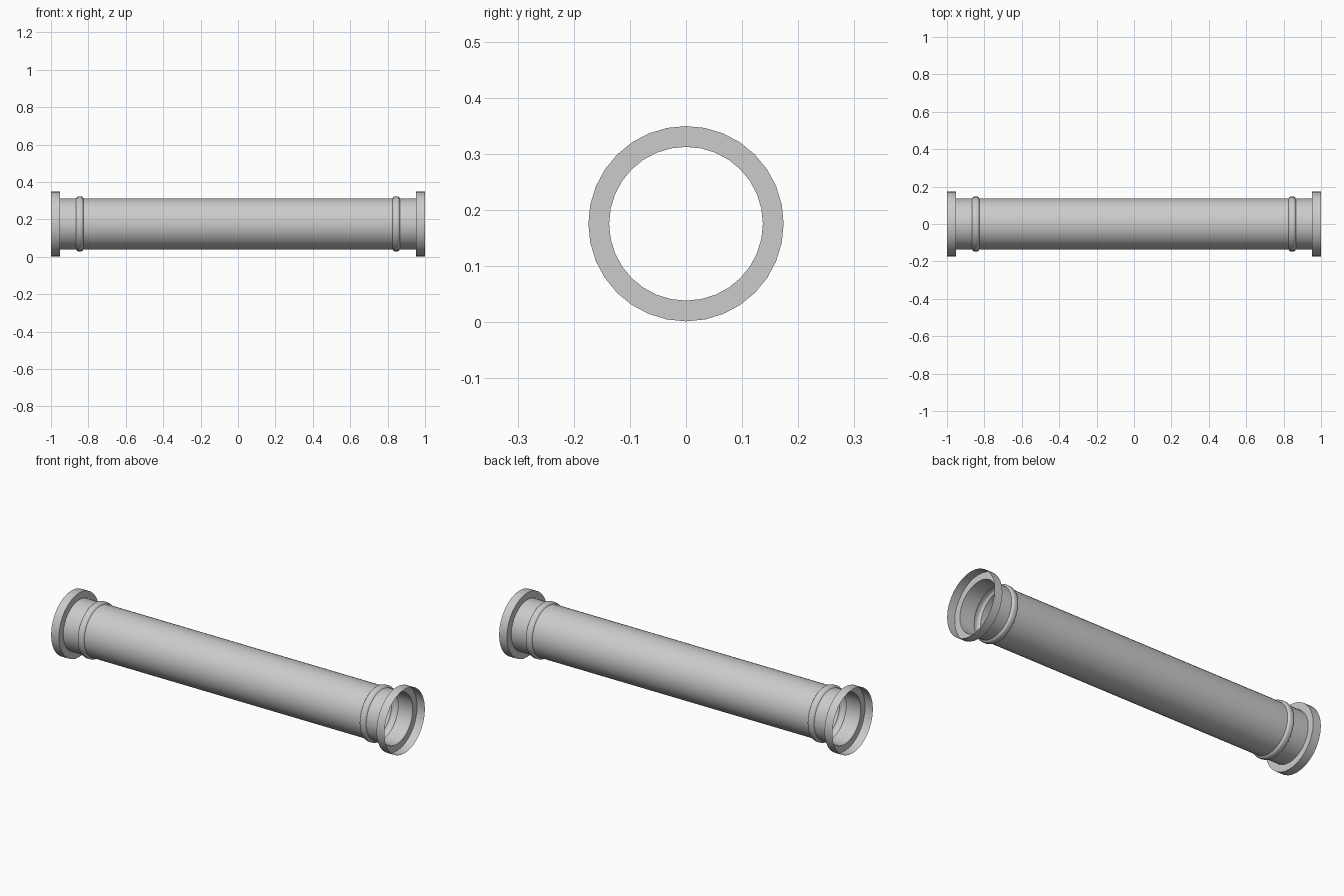
import bpy, bmesh, math

if "Cube" in bpy.data.objects:
    bpy.data.objects.remove(bpy.data.objects["Cube"])

SIDES = 32
CENTRE_Z = 0.1755
R_PIPE, R_RIDGE, R_FLANGE = 0.137, 0.147, 0.174


def lathe(name, profile):
    """Spin a list of (x, radius) points around the x axis as an open sheet."""
    bm = bmesh.new()
    rings = []
    for x, r in profile:
        rings.append([bm.verts.new((x, r * math.sin(2 * math.pi * i / SIDES),
                                    r * math.cos(2 * math.pi * i / SIDES)))
                      for i in range(SIDES)])
    for a, b in zip(rings, rings[1:]):
        for i in range(SIDES):
            j = (i + 1) % SIDES
            bm.faces.new((a[i], a[j], b[j], b[i]))
    mesh = bpy.data.meshes.new(name)
    bm.normal_update()
    bm.to_mesh(mesh)
    bm.free()
    obj = bpy.data.objects.new(name, mesh)
    bpy.context.collection.objects.link(obj)
    obj.location.z = CENTRE_Z
    bpy.ops.object.select_all(action='DESELECT')
    obj.select_set(True)
    bpy.context.view_layer.objects.active = obj
    bpy.ops.object.shade_smooth_by_angle(angle=math.radians(50))
    return obj


# Half profile: pipe wall, raised ridge, neck, then the open cup flange
half = [(0.805, R_PIPE), (0.827, R_PIPE), (0.832, R_RIDGE - 0.002),
        (0.838, R_RIDGE), (0.854, R_RIDGE), (0.860, R_RIDGE - 0.002),
        (0.865, R_PIPE), (0.953, R_PIPE), (0.953, R_FLANGE), (1.0, R_FLANGE)]

# Mirror the profile so both ends match
lathe("flanged_pipe", [(-x, r) for x, r in reversed(half)] + half)
